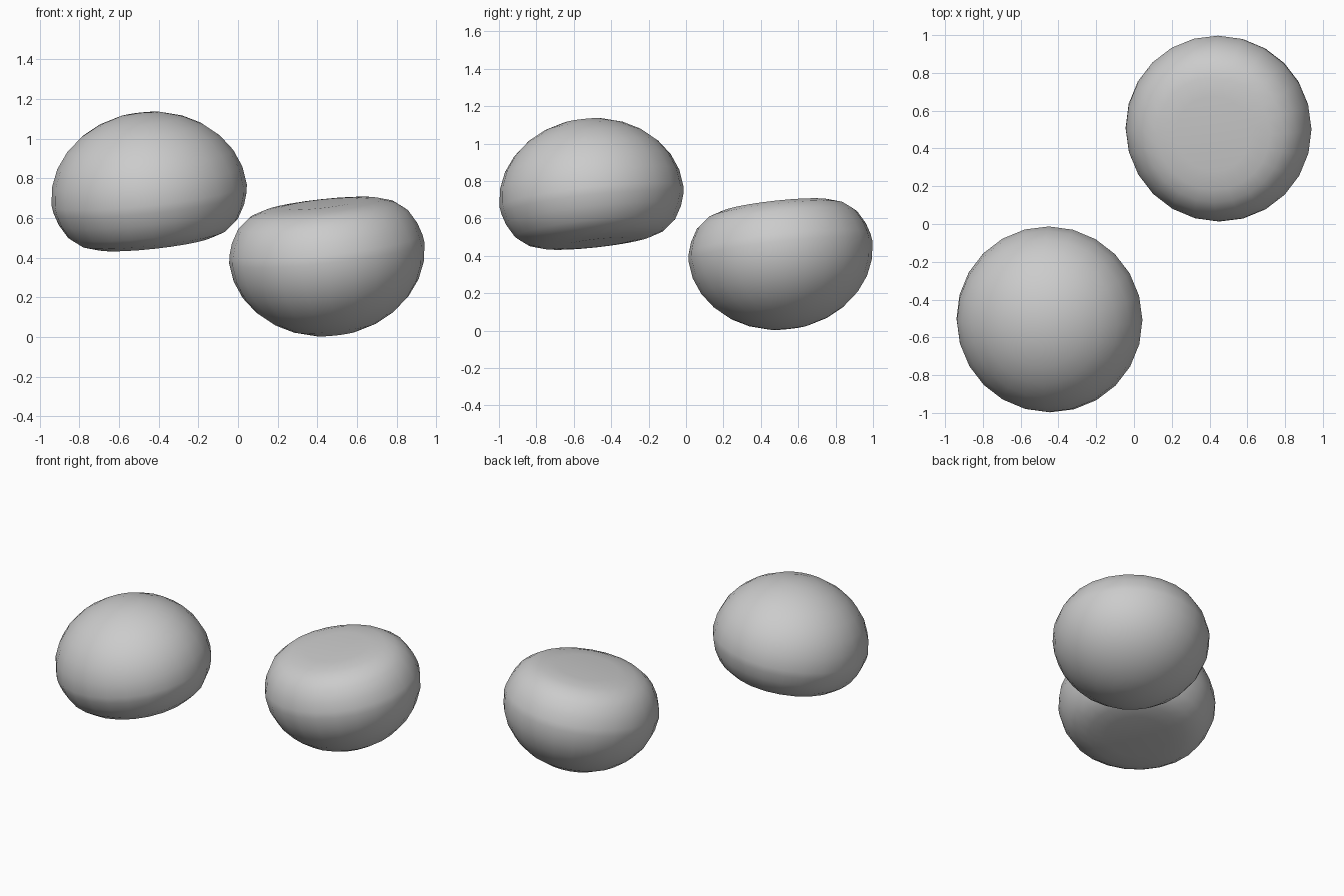
import bpy, bmesh, math
from mathutils import Vector

if "Cube" in bpy.data.objects:
    bpy.data.objects.remove(bpy.data.objects["Cube"])

SEGMENTS = 24
RADIUS = 0.495
DOME = 0.42

# half profile (radius, height): softly rounded flat base, then elliptical dome
profile = [(0.2, -0.25), (0.3, -0.24), (0.37, -0.217), (0.43, -0.17),
           (0.47, -0.10), (0.489, -0.04)]
for i in range(7):
    a = math.radians(i * 90 / 7)
    profile.append((RADIUS * math.cos(a), DOME * math.sin(a)))


def rounded_dome(name, location, up):
    """Lathe the profile around its axis and tilt it so the dome points along up."""
    bm = bmesh.new()
    rings = []
    for r, z in profile:
        rings.append([bm.verts.new((r * math.cos(t), r * math.sin(t), z))
                      for t in (2 * math.pi * k / SEGMENTS for k in range(SEGMENTS))])
    base = bm.verts.new((0, 0, -0.25))
    apex = bm.verts.new((0, 0, DOME))
    for k in range(SEGMENTS):
        n = (k + 1) % SEGMENTS
        for low, high in zip(rings, rings[1:]):
            bm.faces.new((low[k], low[n], high[n], high[k]))
        bm.faces.new((base, rings[0][n], rings[0][k]))
        bm.faces.new((apex, rings[-1][k], rings[-1][n]))
    bmesh.ops.recalc_face_normals(bm, faces=bm.faces)
    for f in bm.faces:
        f.smooth = True
    mesh = bpy.data.meshes.new(name)
    bm.to_mesh(mesh)
    bm.free()
    obj = bpy.data.objects.new(name, mesh)
    obj.location = location
    obj.rotation_mode = 'QUATERNION'
    obj.rotation_quaternion = Vector((0, 0, 1)).rotation_difference(up)
    bpy.context.collection.objects.link(obj)
    return obj


# upper dome faces up, lower one is its point reflection
tilt = Vector((-0.11, -0.11, 1)).normalized()
rounded_dome("upper_dome", (-0.4475, -0.505, 0.715), tilt)
# lower dome: turned over so the flat side faces up
rounded_dome("lower_dome", (0.4475, 0.505, 0.425), -tilt)
